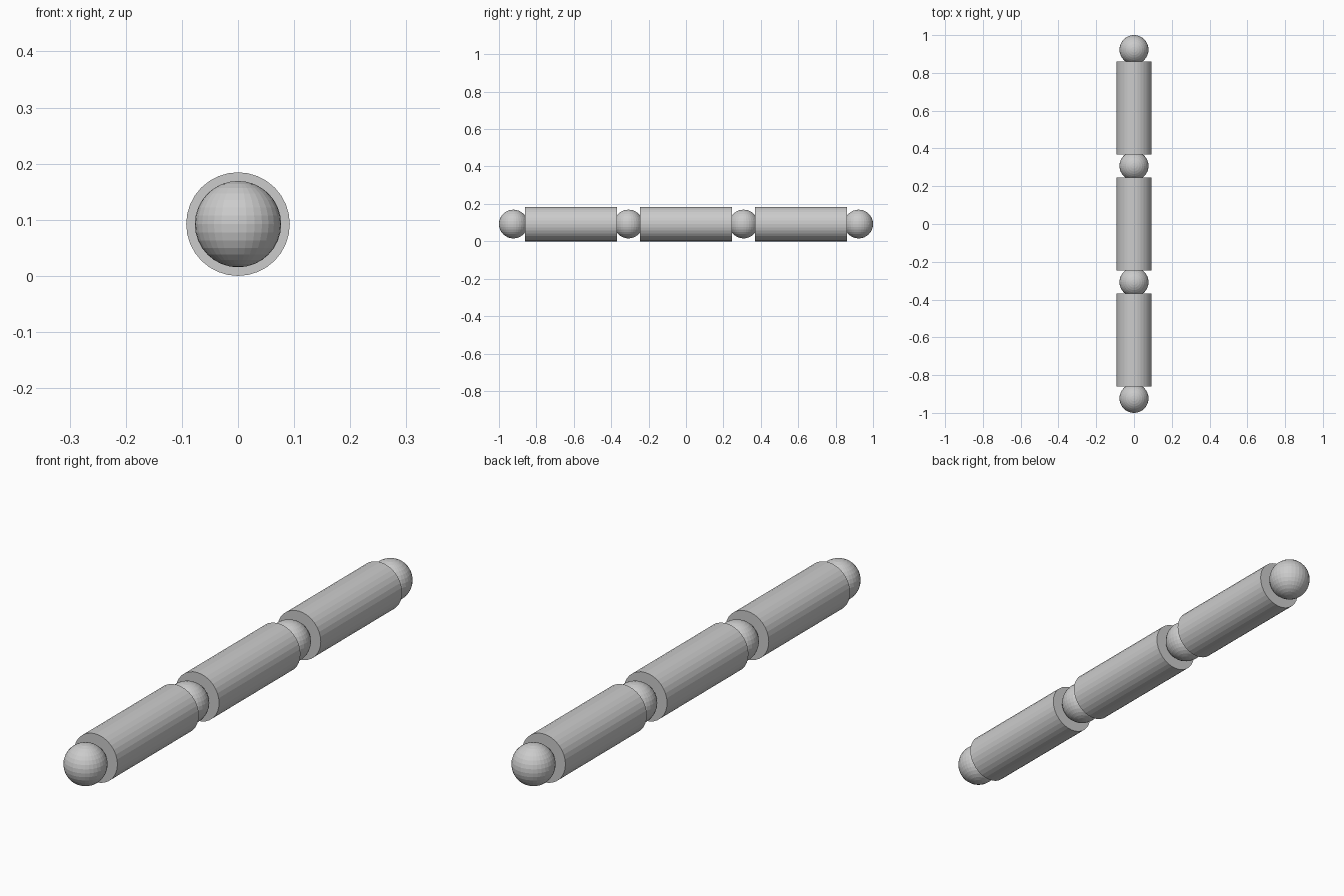
import bpy
import math

if "Cube" in bpy.data.objects:
    bpy.data.objects.remove(bpy.data.objects["Cube"])

U = 1 / 13            # ball radius; the whole chain is 26 of these long
ROD_RADIUS = 1.2 * U
ROD_LENGTH = 6.4 * U
SPACING = 8 * U

grey = bpy.data.materials.new("grey")
grey.diffuse_color = (0.6, 0.6, 0.6, 1)
grey.use_nodes = True
grey.node_tree.nodes["Principled BSDF"].inputs["Base Color"].default_value = grey.diffuse_color


def finish(name):
    obj = bpy.context.object
    obj.name = name
    obj.data.materials.append(grey)


# Joint balls, at both ends and between the rods
for i in range(4):
    bpy.ops.mesh.primitive_uv_sphere_add(
        segments=32, ring_count=16, radius=U,
        location=(0, (i - 1.5) * SPACING, ROD_RADIUS))
    finish(f"joint_ball_{i + 1}")

# Rod segments lying along y
for i in range(3):
    bpy.ops.mesh.primitive_cylinder_add(
        vertices=32, radius=ROD_RADIUS, depth=ROD_LENGTH,
        location=(0, (i - 1) * SPACING, ROD_RADIUS),
        rotation=(math.pi / 2, 0, 0))
    finish(f"rod_segment_{i + 1}")
